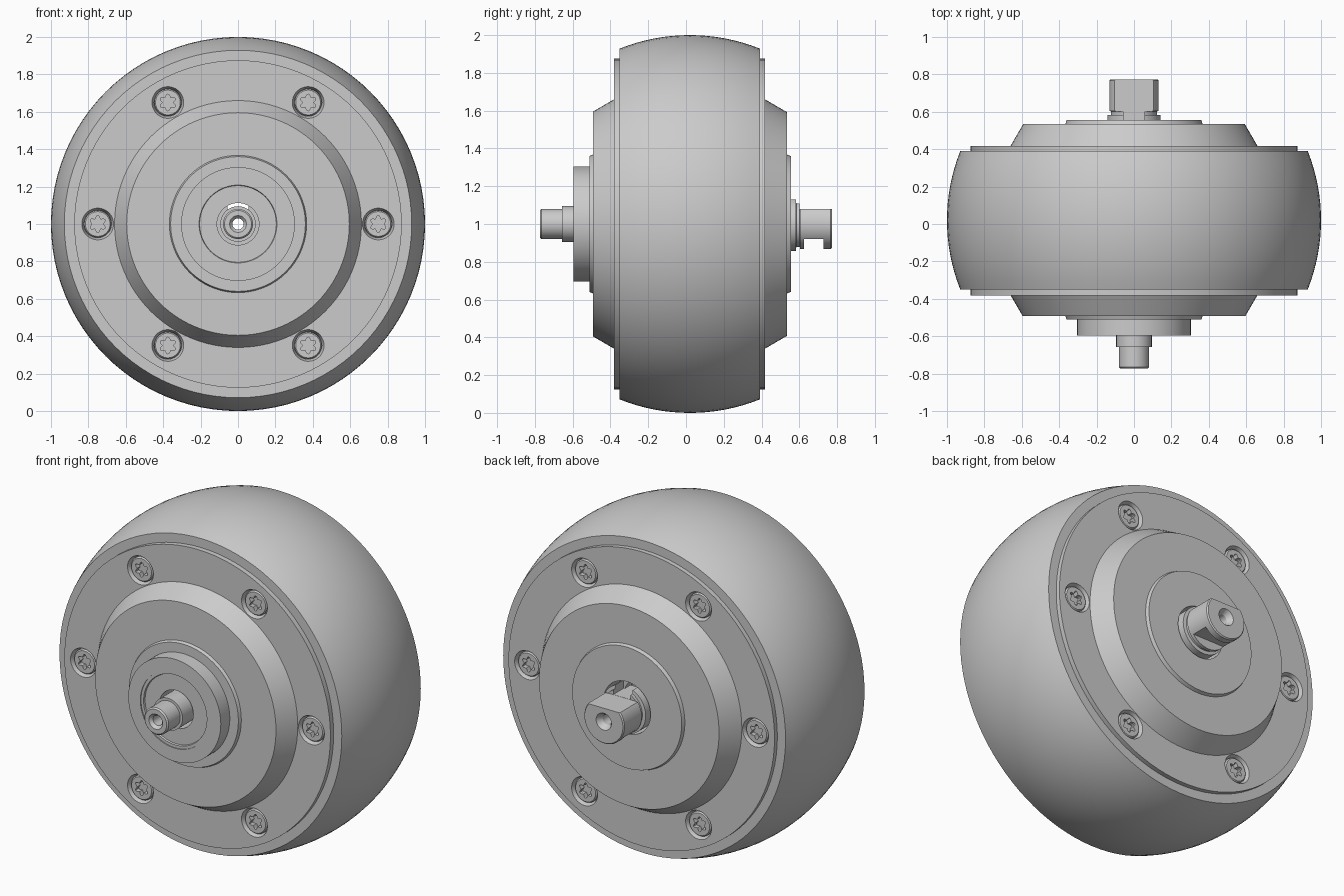
import bpy, bmesh, math

if "Cube" in bpy.data.objects:
    bpy.data.objects.remove(bpy.data.objects["Cube"])

TAU = 2 * math.pi


def add_rings(bm, rings, cx=0.0, cz=1.0, segs=96, closed=True):
    """Loft rings (radius or radius function, y) around the y axis; closed loop or capped ends."""
    loops = []
    for r, y in rings:
        loop = []
        for i in range(segs):
            a = TAU * i / segs
            rad = r(a) if callable(r) else r
            loop.append(bm.verts.new((cx + rad * math.cos(a), y, cz + rad * math.sin(a))))
        loops.append(loop)
    pairs = list(zip(loops, loops[1:]))
    if closed:
        pairs.append((loops[-1], loops[0]))
    else:
        bm.faces.new(loops[0])
        bm.faces.new(loops[-1])
    for a, b in pairs:
        for i in range(segs):
            j = (i + 1) % segs
            bm.faces.new((a[i], a[j], b[j], b[i]))


def finish(name, bm):
    bmesh.ops.recalc_face_normals(bm, faces=bm.faces)
    mesh = bpy.data.meshes.new(name)
    bm.to_mesh(mesh)
    bm.free()
    obj = bpy.data.objects.new(name, mesh)
    bpy.context.collection.objects.link(obj)
    return obj


def activate(obj):
    bpy.ops.object.select_all(action='DESELECT')
    obj.select_set(True)
    bpy.context.view_layer.objects.active = obj


def smooth(obj):
    activate(obj)
    bpy.ops.object.shade_smooth_by_angle(angle=math.radians(25))


def cut(obj, cutter):
    mod = obj.modifiers.new("cut", 'BOOLEAN')
    mod.operation, mod.solver, mod.object = 'DIFFERENCE', 'EXACT', cutter
    activate(obj)
    bpy.ops.object.modifier_apply(modifier=mod.name)
    bpy.data.objects.remove(cutter)


def box(name, x0, x1, y0, y1, z0, z1):
    bm = bmesh.new()
    bmesh.ops.create_cube(bm, size=1)
    for v in bm.verts:
        v.co = ((x0 + x1) / 2 + v.co.x * (x1 - x0),
                (y0 + y1) / 2 + v.co.y * (y1 - y0),
                (z0 + z1) / 2 + v.co.z * (z1 - z0))
    return finish(name, bm)


def lathe(name, profile):
    bm = bmesh.new()
    add_rings(bm, profile)
    return finish(name, bm)


# Tyre: a slice of a sphere, slightly behind the middle
N = 16
half, mid = 0.371, 0.02
ys = [half * (2 * k / N - 1) for k in range(N + 1)]
tyre = lathe("tyre", [(0.86, mid - half)]
             + [(math.sqrt(1 - y * y), mid + y) for y in ys]
             + [(0.86, mid + half)])
smooth(tyre)

# Wheel hub: side plates, raised cones, bearing boss and stepped bore
FRONT, BACK = -0.381, 0.418
hub = lathe("hub", [
    (0.875, FRONT), (0.66, FRONT), (0.595, -0.493), (0.367, -0.493), (0.36, -0.511),
    (0.304, -0.511), (0.304, -0.596), (0.225, -0.596), (0.225, -0.590), (0.208, -0.590),
    (0.205, -0.580), (0.112, -0.580), (0.112, 0.42), (0.155, 0.42), (0.155, 0.555),
    (0.36, 0.555), (0.367, 0.535), (0.592, 0.535), (0.66, BACK), (0.875, BACK)])

# Screw positions on both side plates: x, z, plate y, inward direction
spots = [(0.75 * math.cos(k * TAU / 6), 1 + 0.75 * math.sin(k * TAU / 6), y, s)
         for y, s in ((FRONT, 1), (BACK, -1)) for k in range(6)]

# Countersunk pockets for the screws
bm = bmesh.new()
for x, z, y, s in spots:
    add_rings(bm, [(0.085, y - 0.02 * s), (0.085, y), (0.073, y + 0.03 * s), (0.073, y + 0.05 * s)],
              x, z, 36, closed=False)
cut(hub, finish("pocket_cutter", bm))
smooth(hub)


# Screws with a star-shaped drive recess
def star(a):
    return 0.037 + 0.008 * math.cos(6 * a + math.pi)


bm = bmesh.new()
for x, z, y, s in spots:
    add_rings(bm, [(0.0725, y + 0.052 * s), (0.0725, y + 0.018 * s), (0.066, y + 0.010 * s),
                   (star, y + 0.010 * s), (star, y + 0.04 * s)], x, z, 48, closed=False)
smooth(finish("screws", bm))

# Axle: stepped shaft with a central bore, collar and wide rear end
axle = lathe("axle", [
    (0.03, -0.755), (0.045, -0.773), (0.072, -0.773), (0.08, -0.765), (0.08, -0.657),
    (0.095, -0.657), (0.095, 0.50), (0.142, 0.50), (0.142, 0.582), (0.122, 0.584),
    (0.122, 0.602), (0.132, 0.604), (0.132, 0.766), (0.126, 0.773), (0.05, 0.773), (0.03, 0.74)])

# Flat on top, keyway through the collar, notch underneath
cut(axle, box("flat_cutter", -0.3, 0.3, 0.602, 0.9, 1.08, 1.3))
cut(axle, box("keyway_cutter", -0.057, 0.057, 0.45, 0.7, 1.081, 1.3))
cut(axle, box("notch_cutter", -0.3, 0.3, 0.624, 0.727, 0.7, 0.92))
smooth(axle)
